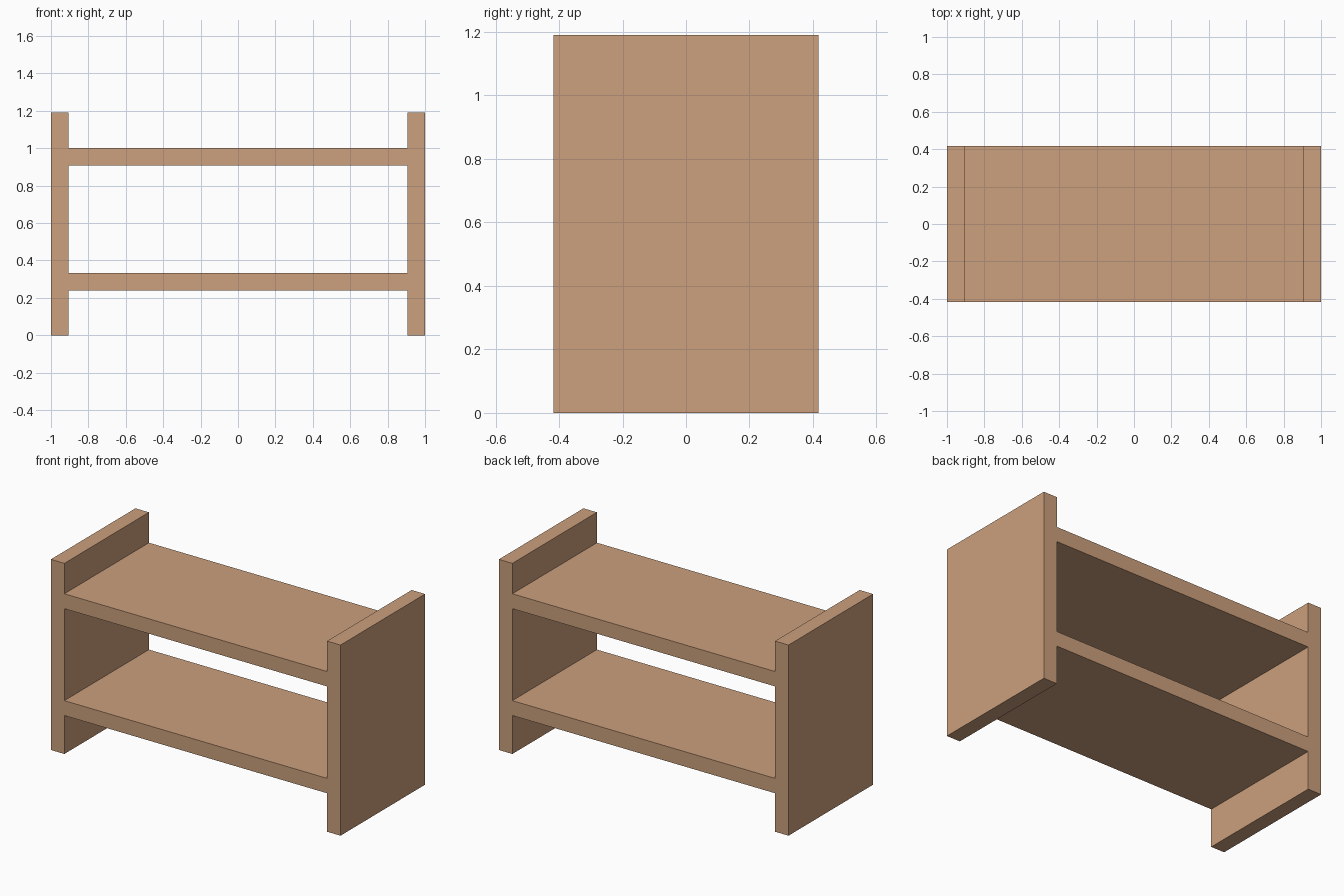
import bpy

if "Cube" in bpy.data.objects:
    bpy.data.objects.remove(bpy.data.objects["Cube"])

WIDTH, DEPTH, HEIGHT, BOARD = 2.0, 0.834, 1.19, 0.093

wood = bpy.data.materials.new("light wood")
wood.diffuse_color = (0.604, 0.351, 0.205, 1)
wood.use_nodes = True
wood.node_tree.nodes["Principled BSDF"].inputs["Base Color"].default_value = wood.diffuse_color


def board(name, size, centre):
    bpy.ops.mesh.primitive_cube_add(size=1, location=centre)
    obj = bpy.context.object
    obj.name = name
    obj.scale = size
    bpy.ops.object.transform_apply(location=False, rotation=False, scale=True)
    obj.data.materials.append(wood)
    return obj


# Upright side panels
for side, x in (("left", -1), ("right", 1)):
    board(side + "_side_panel", (BOARD, DEPTH, HEIGHT),
          (x * (WIDTH - BOARD) / 2, 0, HEIGHT / 2))

# Shelves between the panels
for name, top in (("lower_shelf", 0.333), ("upper_shelf", 1.0)):
    board(name, (WIDTH - 2 * BOARD, DEPTH, BOARD), (0, 0, top - BOARD / 2))
